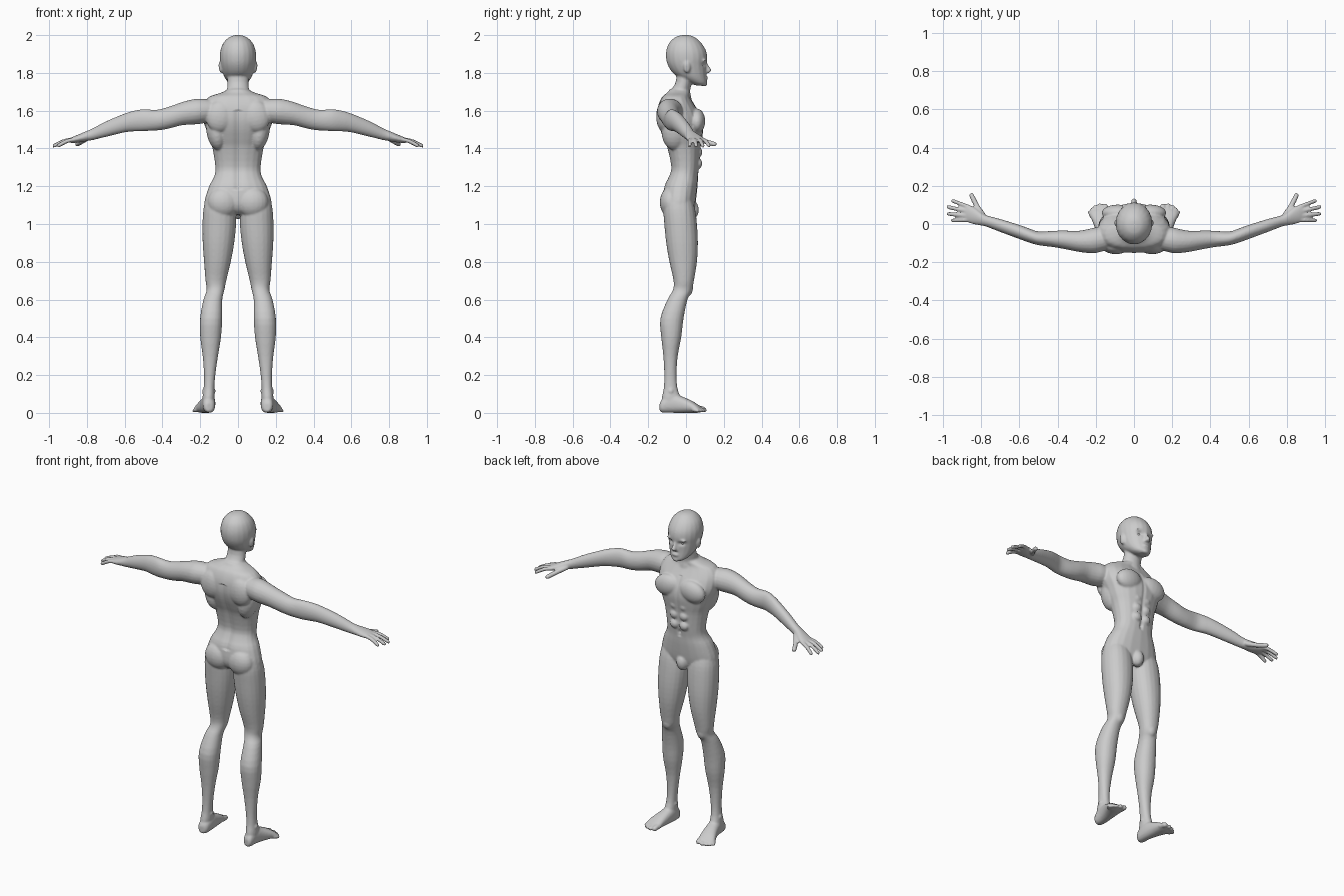
import bpy, bmesh
from math import cos, sin, pi, exp, copysign
from mathutils import Vector, Matrix

bm = bmesh.new()
SIDES = 20


def spline(rings, steps=3):
    """Catmull-Rom interpolation of equal-length tuples."""
    out = []
    for i in range(len(rings) - 1):
        p0, p1 = rings[max(i - 1, 0)], rings[i]
        p2, p3 = rings[i + 1], rings[min(i + 2, len(rings) - 1)]
        for j in range(steps):
            t = j / steps
            out.append([0.5 * (2 * b + (c - a) * t + (2 * a - 5 * b + 4 * c - d) * t * t
                               + (3 * b - a - 3 * c + d) * t ** 3)
                        for a, b, c, d in zip(p0, p1, p2, p3)])
    return out + [list(rings[-1])]


def loft(rings, u, v, mirror=False, k=2.0):
    """Closed skin through rings (x, y, z, half size along u, half size along v)."""
    for s in ((1, -1) if mirror else (1,)):
        loops = []
        for x, y, z, a, b in spline(rings):
            loop = []
            for i in range(SIDES):
                t = 2 * pi * i / SIDES
                c, d = cos(t), sin(t)
                p = Vector((x, y, z)) + u * copysign(abs(c) ** (2 / k), c) * max(a, .002) \
                    + v * copysign(abs(d) ** (2 / k), d) * max(b, .002)
                loop.append(bm.verts.new((p.x * s, p.y, p.z)))
            loops.append(loop)
        for l0, l1 in zip(loops, loops[1:]):
            for i in range(SIDES):
                j = (i + 1) % SIDES
                bm.faces.new((l0[i], l0[j], l1[j], l1[i]))
        bm.faces.new(loops[0])
        bm.faces.new(loops[-1])


X, Y, Z = Vector((1, 0, 0)), Vector((0, 1, 0)), Vector((0, 0, 1))


def upright(rows, mirror=False, k=2.0):
    """Vertical loft from rows (z, x min, x max, y back, y front)."""
    loft([((a + b) / 2, (c + d) / 2, z, (b - a) / 2, (d - c) / 2)
          for z, a, b, c, d in rows], X, Y, mirror, k)


def digit(pts, r):
    """Rounded finger or toe along a path, on both sides."""
    p = [Vector(q) for q in pts]
    d = (p[-1] - p[0]).normalized()
    u = d.cross(Z).normalized()
    rings = [(*q, r * (1 - .2 * i / len(p)), r * (1 - .2 * i / len(p))) for i, q in enumerate(p)]
    rings.append((*(p[-1] + d * r * .6), r * .35, r * .35))
    loft(rings, u, u.cross(d), True)


def lump(c, r, tilt=0):
    """Muscle ellipsoid, mirrored when off centre."""
    for s in ((1, -1) if c[0] else (1,)):
        m = Matrix.Translation((c[0] * s, c[1], c[2])) @ Matrix.Rotation(tilt * s, 4, 'Y') \
            @ Matrix.Diagonal((*r, 1))
        bmesh.ops.create_uvsphere(bm, u_segments=20, v_segments=12, radius=1, matrix=m)


# Torso
torso = [(1.715, .05, -.085, .015), (1.695, .09, -.10, .02), (1.675, .15, -.125, .02),
         (1.64, .182, -.143, .04), (1.6, .19, -.152, .065), (1.55, .186, -.152, .086),
         (1.5, .168, -.14, .092), (1.45, .152, -.12, .086), (1.4, .135, -.10, .078),
         (1.3, .12, -.08, .07), (1.25, .127, -.093, .064), (1.2, .153, -.116, .061),
         (1.12, .178, -.125, .052), (1.075, .17, -.11, .042), (1.05, .13, -.08, .025)]
upright([(z, -w, w, b, f) for z, w, b, f in torso], k=2.3)

# Neck
upright([(z, -w, w, b, f) for z, w, b, f in [
    (1.6, .08, -.13, .03), (1.66, .072, -.12, .03), (1.7, .06, -.087, .022),
    (1.75, .056, -.055, .03), (1.82, .055, -.05, .04)]])

# Head
head = [(2.0, .012, -.02, .015), (1.99, .045, -.055, .045), (1.96, .077, -.088, .08),
        (1.92, .093, -.104, .105), (1.88, .096, -.106, .113), (1.84, .091, -.096, .109),
        (1.80, .081, -.07, .108), (1.77, .068, -.03, .109), (1.745, .048, .02, .111),
        (1.732, .025, .06, .104)]
upright([(z, -w, w, b, f) for z, w, b, f in head])

# Nose, lips, brow, ears
loft([(0, .106, 1.855, .008, .006), (0, .112, 1.835, .009, .01), (0, .118, 1.815, .014, .017),
      (0, .112, 1.80, .016, .012)], X, Y)
lump((0, .106, 1.773), (.024, .010, .010))
lump((0, .1, 1.742), (.022, .014, .014))
lump((.035, .096, 1.868), (.03, .012, .008), .1)
lump((.092, .005, 1.83), (.010, .018, .032), .12)

# Torso muscles
lump((.085, .058, 1.545), (.085, .044, .065), .2)
lump((.095, -.115, 1.57), (.075, .043, .085), -.2)
lump((.115, -.06, 1.49), (.052, .07, .1), .15)
for z in (1.44, 1.38, 1.32):
    lump((.032, .066, z), (.029, .020, .027))
lump((.078, -.083, 1.115), (.083, .056, .08))
lump((0, .03, 1.075), (.036, .038, .05))

# Legs
upright([(1.14, .02, .17, -.11, .03), (1.08, .012, .183, -.12, .048),
         (1.0, .010, .188, -.115, .058), (.9, .02, .187, -.105, .063),
         (.8, .038, .18, -.088, .058), (.7, .062, .172, -.066, .042),
         (.65, .072, .166, -.07, .032), (.6, .083, .183, -.098, .008),
         (.5, .083, .201, -.136, -.013), (.4, .09, .2, -.131, -.025),
         (.3, .106, .187, -.12, -.044), (.2, .12, .18, -.115, -.05),
         (.13, .125, .182, -.118, -.045), (.08, .124, .188, -.128, -.03),
         (.03, .13, .185, -.128, -.04)], True, 2.15)
lump((.118, .01, .66), (.032, .027, .042))
lump((.155, -.08, .115), (.037, .022, .022))

# Feet and toes
side = Vector((.98, -.2, 0))
loft([(.152, -.138, .03, .016, .022), (.153, -.122, .038, .031, .037),
      (.155, -.07, .05, .036, .05), (.163, -.02, .043, .04, .043), (.175, .03, .032, .047, .032),
      (.183, .058, .023, .05, .023), (.187, .076, .018, .042, .015)], side, Z, True, 2.3)
for x0, y0, x1, y1, r in [(.147, .06, .152, .097, .017), (.172, .06, .18, .101, .013),
                          (.192, .055, .203, .092, .012), (.208, .048, .22, .08, .011),
                          (.22, .035, .233, .064, .011)]:
    digit([(x0, y0, r + .006), ((x0 + x1) / 2, (y0 + y1) / 2, r + .004), (x1, y1, r)], r)

# Arms and palms
loft([(.12, -.075, 1.6, .055, .055), (.2, -.085, 1.597, .067, .067),
      (.25, -.09, 1.592, .061, .066), (.3, -.09, 1.583, .054, .061),
      (.37, -.082, 1.562, .048, .058), (.43, -.078, 1.55, .042, .055),
      (.5, -.075, 1.55, .036, .058), (.55, -.06, 1.545, .037, .055),
      (.6, -.042, 1.535, .037, .05), (.7, -.008, 1.502, .034, .041),
      (.77, .015, 1.475, .03, .031), (.8, .026, 1.466, .034, .027),
      (.84, .044, 1.454, .045, .022), (.875, .056, 1.445, .046, .016),
      (.892, .06, 1.440, .036, .010)], Y, Z, True)

# Fingers and thumb
for x0, y0, x1, y1 in [(.862, .088, .95, .122), (.875, .068, .975, .089),
                       (.875, .044, .973, .053), (.865, .022, .952, .019)]:
    digit([(x0, y0, 1.448), (x0 * .5 + x1 * .5, y0 * .5 + y1 * .5, 1.438), (x1, y1, 1.414)], .0115)
digit([(.79, .045, 1.458), (.825, .098, 1.438), (.852, .152, 1.422)], .0145)

# Fuse the parts into one skin
bmesh.ops.recalc_face_normals(bm, faces=bm.faces[:])
me = bpy.data.meshes.new("body")
bm.to_mesh(me)
bm.free()
body = bpy.data.objects.new("body", me)
bpy.context.collection.objects.link(body)
rm = body.modifiers.new("fuse", 'REMESH')
rm.mode = 'VOXEL'
rm.voxel_size = .006
sm = body.modifiers.new("soften", 'SMOOTH')
sm.factor, sm.iterations = .5, 4
skin = bpy.data.meshes.new_from_object(body.evaluated_get(bpy.context.evaluated_depsgraph_get()))
body.modifiers.clear()
body.data = skin

# Eye sockets, navel, breastbone and spine grooves, flat soles
for v in skin.vertices:
    x, y, z = v.co
    if y > .04:
        v.co.y -= .010 * exp(-((abs(x) - .036) / .018) ** 2 - ((z - 1.845) / .011) ** 2)
        v.co.y -= .008 * exp(-(x / .009) ** 2 - ((z - 1.275) / .012) ** 2)
        if 1.25 < z < 1.62:
            v.co.y -= .005 * exp(-(x / .010) ** 2)
    elif y < -.05 and 1.18 < z < 1.6:
        v.co.y += .010 * exp(-(x / .018) ** 2)
    v.co.z = max(z, 0)
for p in skin.polygons:
    p.use_smooth = True

# Eyes
for s, name in ((1, "right_eye"), (-1, "left_eye")):
    bpy.ops.mesh.primitive_uv_sphere_add(segments=16, ring_count=10, radius=.015,
                                         location=(s * .036, .077, 1.845))
    bpy.context.object.name = name
    bpy.ops.object.shade_smooth()
